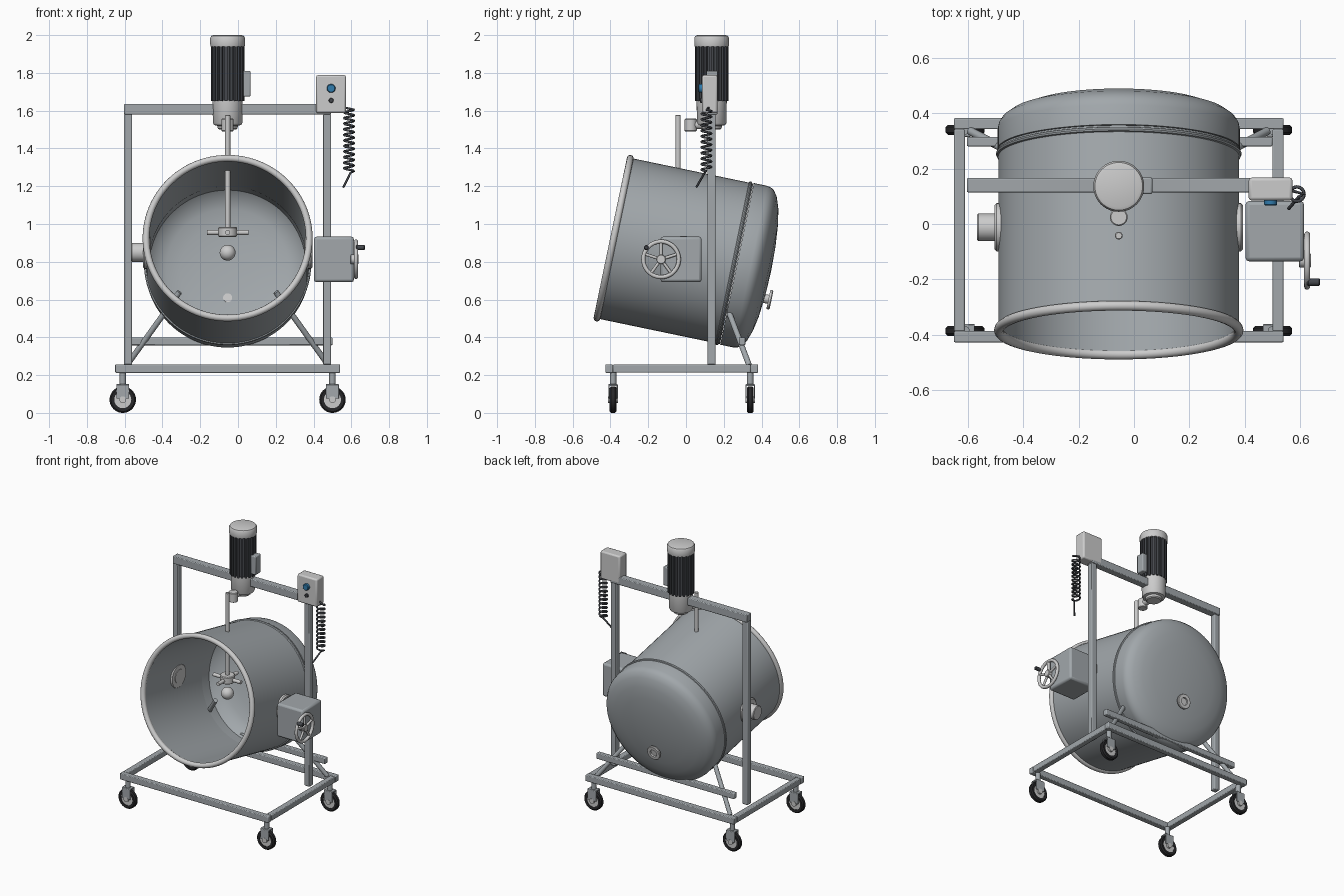
import bpy, bmesh
from math import sin, cos, pi
from mathutils import Vector

if "Cube" in bpy.data.objects:
    bpy.data.objects.remove(bpy.data.objects["Cube"])

C = -0.055  # centre plane of the machine


def mat(name, r, g, b):
    m = bpy.data.materials.new(name)
    m.diffuse_color = (r, g, b, 1)
    m.use_nodes = True
    m.node_tree.nodes["Principled BSDF"].inputs["Base Color"].default_value = m.diffuse_color
    return m


DARK = mat("dark_metal", 0.06, 0.065, 0.075)
RUBBER = mat("rubber", 0.02, 0.02, 0.022)
BLUE = mat("blue", 0.03, 0.2, 0.42)
STEEL = mat("steel", 0.36, 0.39, 0.41)
PALE = mat("pale", 0.62, 0.63, 0.63)


def finish(name, bm, material):
    bmesh.ops.remove_doubles(bm, verts=bm.verts, dist=1e-5)
    bmesh.ops.recalc_face_normals(bm, faces=bm.faces)
    me = bpy.data.meshes.new(name)
    bm.to_mesh(me)
    bm.free()
    ob = bpy.data.objects.new(name, me)
    bpy.context.collection.objects.link(ob)
    if material:
        me.materials.append(material)
    return ob


def lathe(name, prof, origin, axis, material=None, n=32, closed=False):
    """Revolve (radius, height) points around an axis."""
    q = Vector(axis).to_track_quat('Z', 'Y')
    bm = bmesh.new()
    rings = [[bm.verts.new(Vector(origin) + q @ Vector((r * cos(2 * pi * i / n), r * sin(2 * pi * i / n), h)))
              for i in range(n)] for r, h in prof]
    if closed:
        rings.append(rings[0])
    for a, b in zip(rings, rings[1:]):
        for i in range(n):
            j = (i + 1) % n
            bm.faces.new((a[i], a[j], b[j], b[i]))
    return finish(name, bm, material)


def rod(name, p, q, r, material=None, n=24, bev=0.0):
    d = Vector(q) - Vector(p)
    L = d.length
    prof = [(0, 0), (r - bev, 0), (r, bev), (r, L - bev), (r - bev, L), (0, L)]
    return lathe(name, prof, p, d, material, n)


def torus(name, c, axis, R, r, material=None, n=48, m=12):
    prof = [(R + r * cos(2 * pi * i / m), r * sin(2 * pi * i / m)) for i in range(m)]
    return lathe(name, prof, c, axis, material, n, True)


def box(name, lo, hi, material=None, bev=0.005):
    bm = bmesh.new()
    bmesh.ops.create_cube(bm, size=1)
    for v in bm.verts:
        v.co = Vector([(a + b) / 2 + k * (b - a) for a, b, k in zip(lo, hi, v.co)])
    ob = finish(name, bm, material)
    b = ob.modifiers.new("bevel", 'BEVEL')
    b.width, b.segments = bev, 2
    return ob


# base frame and upright portal
x0, x1, y0, y1 = -0.65, 0.54, -0.427, 0.382
for nm, a, b in (("front", y0, y0 + 0.04), ("back", y1 - 0.04, y1)):
    box(f"base_{nm}_rail", (x0, a, 0.212), (x1, b, 0.257), STEEL)
for nm, s in (("left", -1), ("right", 1)):
    xe = C + s * 0.575
    box(f"base_{nm}_rail", (xe - 0.02, y0 + 0.04, 0.213), (xe + 0.02, y1 - 0.04, 0.256), STEEL)
    xp = C + s * 0.527
    box(f"{nm}_post", (xp - 0.021, 0.114, 0.255), (xp + 0.021, 0.157, 1.582), STEEL)
    # diagonal braces reach the vessel wall
    rod(f"{nm}_brace", (C + s * 0.535, 0.335, 0.25), (C + s * 0.255, 0.187, 0.64), 0.015, STEEL, 16)
    # casters
    for end, y in (("front", -0.386), ("back", 0.34)):
        x, nme = C + s * 0.555, f"{end}_{nm}_caster"
        lathe(nme + "_tyre", [(0.045, -0.016), (0.062, -0.018), (0.07, -0.01), (0.07, 0.01),
                              (0.062, 0.018), (0.045, 0.016)], (x, y, 0.07), (0, 1, 0), RUBBER, 40, True)
        rod(nme + "_hub", (x, y - 0.013, 0.07), (x, y + 0.013, 0.07), 0.046, PALE)
        rod(nme + "_axle", (x, y - 0.026, 0.07), (x, y + 0.026, 0.07), 0.018, PALE)
        for side in (-1, 1):
            box(nme + "_fork", (x - 0.034, y + side * 0.022 - 0.003, 0.075),
                (x + 0.034, y + side * 0.022 + 0.003, 0.15), STEEL, 0.002)
        box(nme + "_crown", (x - 0.034, y - 0.024, 0.142), (x + 0.034, y + 0.024, 0.153), STEEL, 0.003)
        rod(nme + "_stem", (x, y, 0.15), (x, y, 0.215), 0.017, STEEL)
box("top_beam", (C - 0.548, 0.114, 1.58), (C + 0.548, 0.166, 1.635), STEEL)
box("lower_cross_bar", (C - 0.548, 0.28, 0.358), (C + 0.555, 0.314, 0.4), STEEL)

# tilted vessel: open shell, mouth rim, dished head
AX = Vector((0, 0.979, -0.204)).normalized()
UP = Vector((0, 0.204, 0.979)).normalized()
M = Vector((C, -0.383, 0.925))
lathe("vessel_shell", [(0.434, 0), (0.434, 0.665), (0.418, 0.665), (0.418, 0)], M, AX, STEEL, 96, True)
torus("mouth_rim", M, AX, 0.432, 0.018, PALE, 96)
torus("seam_ring", M + AX * 0.65, AX, 0.434, 0.009, STEEL, 96, 8)
head = [(0.437, 0.667), (0.437, 0.74), (0.433, 0.76), (0.42, 0.78), (0.39, 0.801),
        (0.33, 0.822), (0.25, 0.837), (0.13, 0.848), (0, 0.852)]
inner = [(0, 0.836), (0.13, 0.832), (0.25, 0.821), (0.325, 0.805), (0.38, 0.783), (0.415, 0.745), (0.42, 0.667)]
lathe("vessel_head", head + inner, M, AX, STEEL, 96, True)

# drain stub and flange on the head
D = M - UP * 0.15
rod("drain_pipe", D + AX * 0.825, D + AX * 0.875, 0.024, PALE)
lathe("drain_flange", [(0.026, 0.868), (0.05, 0.868), (0.052, 0.872), (0.052, 0.88), (0.048, 0.885),
                       (0.026, 0.885)], D, AX, PALE, 32, True)

# trunnions on both sides
T = Vector((C, -0.012, 0.85))
for nm, s in (("left", -1), ("right", 1)):
    rod(nm + "_trunnion_flange", T + Vector((s * 0.408, 0, 0)), T + Vector((s * 0.449, 0, 0)), 0.087, PALE, 40, 0.008)
    rod(nm + "_trunnion_inner_boss", T + Vector((s * 0.405, 0, 0)), T + Vector((s * 0.425, 0, 0)), 0.048, PALE)
rod("left_trunnion_pin", T - Vector((0.44, 0, 0)), T - Vector((0.511, 0, 0)), 0.05, PALE, 32, 0.004)

# tilt gearbox with handwheel
box("tilt_gearbox", (0.402, -0.135, 0.692), (0.614, 0.083, 0.933), STEEL, 0.014)
W = Vector((0.625, -0.132, 0.813))
torus("handwheel_rim", W, (1, 0, 0), 0.094, 0.011, PALE)
rod("handwheel_hub", W - Vector((0.03, 0, 0)), W + Vector((0.014, 0, 0)), 0.025, PALE, 24, 0.003)
for i in range(5):
    a = 2 * pi * i / 5 + pi / 2
    rod(f"handwheel_spoke_{i}", W, W + Vector((0, cos(a), sin(a))) * 0.092, 0.008, PALE, 12)
H = W + Vector((0, -0.078, 0.062))
rod("handwheel_handle", H, H + Vector((0.047, 0, 0)), 0.013, DARK, 20, 0.004)

# mixer motor with cooling fins
MY = 0.136
lathe("motor_cap", [(0, 1.94), (0.09, 1.94), (0.092, 1.95), (0.092, 1.985), (0.086, 1.996), (0.075, 2.0), (0, 2.0)],
      (C, MY, 0), (0, 0, 1), PALE, 48)
bm = bmesh.new()
loop = []
for i in range(20):
    for off, r in ((0.0, 0.076), (0.4, 0.076), (0.45, 0.089), (0.95, 0.089)):
        a = 2 * pi * (i + off) / 20
        loop.append(bm.verts.new((C + r * cos(a), MY + r * sin(a), 1.65)))
ext = bmesh.ops.extrude_face_region(bm, geom=[bm.faces.new(loop)])
bmesh.ops.translate(bm, verts=[v for v in ext["geom"] if isinstance(v, bmesh.types.BMVert)], vec=(0, 0, 0.3))
finish("motor_fins", bm, DARK)
lathe("motor_gear_case", [(0, 1.5), (0.045, 1.5), (0.052, 1.506), (0.055, 1.52), (0.072, 1.524), (0.078, 1.535),
                          (0.08, 1.655), (0, 1.655)], (C, MY, 0), (0, 0, 1), PALE, 48)
box("terminal_box", (C + 0.08, 0.108, 1.675), (C + 0.121, 0.168, 1.81), STEEL, 0.006)
rod("shaft_carrier", (C, 0.025, 1.49), (C, 0.025, 1.558), 0.032, PALE, 32, 0.004)
rod("carrier_link", (C, 0.03, 1.525), (C, 0.09, 1.525), 0.022, PALE)

# stirring shaft with impeller
S = Vector((C, -0.042, 0))
Z = Vector((0, 0, 1))
rod("stirrer_shaft", S + Z * 0.94, S + Z * 1.577, 0.014, PALE, 24, 0.003)
rod("impeller_hub", S + Z * 0.932, S + Z * 0.984, 0.05, PALE, 32, 0.005)
for i in range(4):
    d = Vector((cos(i * pi / 2), sin(i * pi / 2), 0))
    rod(f"impeller_arm_{i}", S + Z * 0.955, S + Z * 0.955 + d * 0.11, 0.013, PALE, 16)
lathe("shaft_end_ball", [(0.042 * sin(pi * i / 14), -0.042 * cos(pi * i / 14)) for i in range(15)],
      S + Z * 0.848, Z, PALE)

# control box with buttons
box("control_box", (0.414, 0.085, 1.587), (0.572, 0.167, 1.788), PALE, 0.01)
rod("blue_button", (0.493, 0.09, 1.718), (0.493, 0.066, 1.718), 0.023, BLUE, 32, 0.004)
rod("dark_button", (0.493, 0.09, 1.654), (0.493, 0.074, 1.654), 0.013, DARK, 24, 0.003)

# coiled cable with loose tail
K, turns, step = Vector((0.588, 0.108, 0)), 11, 16
pts = [(0.57, 0.12, 1.615)]
for i in range(turns * step + 1):
    a = 2 * pi * i / step
    pts.append((K.x + 0.026 * cos(a), K.y + 0.026 * sin(a), 1.605 - 0.325 * i / (turns * step)))
pts += [(0.595, 0.098, 1.27), (0.558, 0.055, 1.195)]
cu = bpy.data.curves.new("coiled_cable", 'CURVE')
cu.dimensions = '3D'
cu.bevel_depth, cu.bevel_resolution, cu.use_fill_caps = 0.006, 2, True
sp = cu.splines.new('POLY')
sp.points.add(len(pts) - 1)
for p, c in zip(sp.points, pts):
    p.co = (*c, 1)
cu.materials.append(DARK)
bpy.context.collection.objects.link(bpy.data.objects.new("coiled_cable", cu))

# smooth shading with crisp edges
meshes = [o for o in bpy.context.scene.objects if o.type == 'MESH']
for o in meshes:
    o.select_set(True)
bpy.context.view_layer.objects.active = meshes[0]
bpy.ops.object.shade_smooth_by_angle(angle=0.6)
